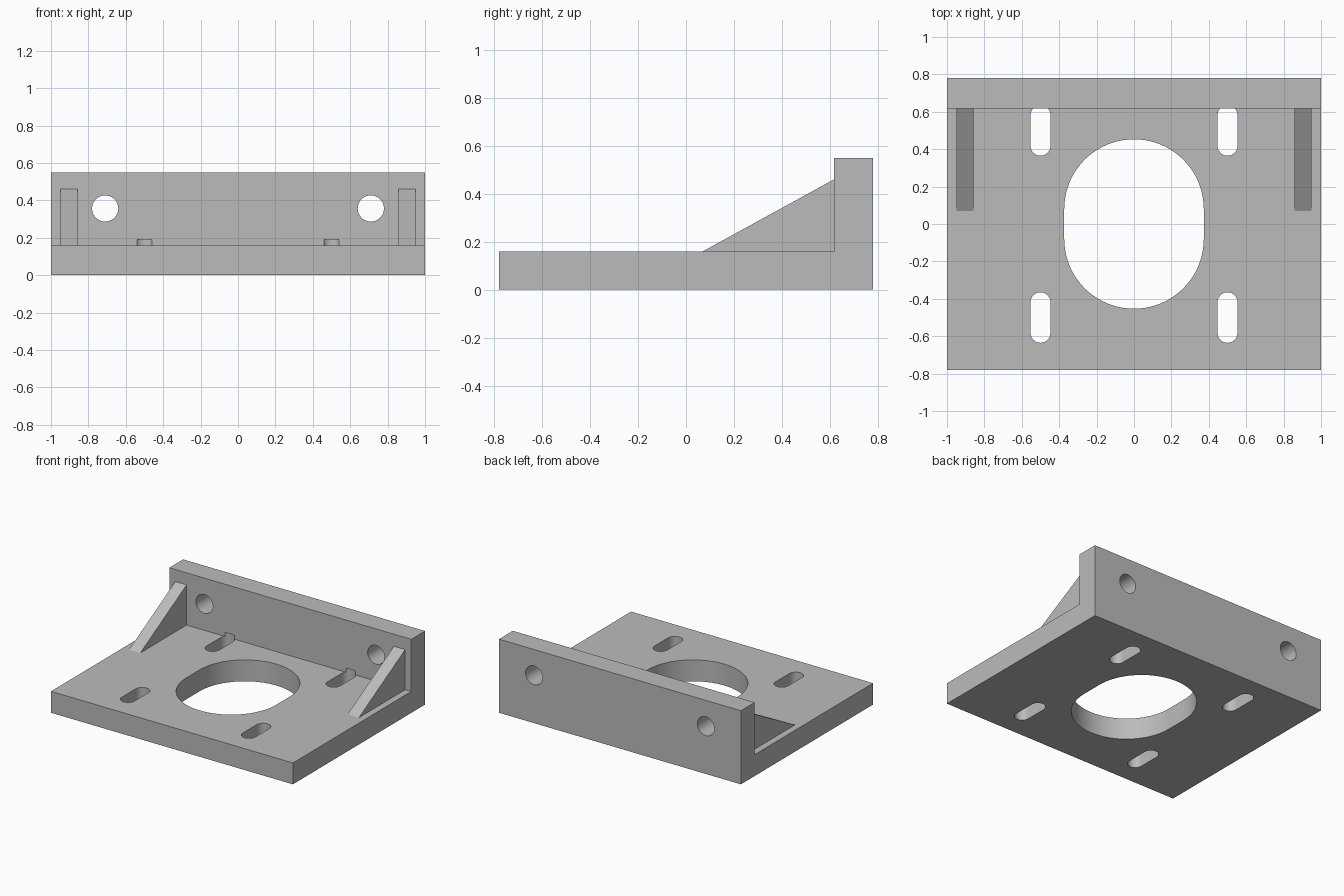
import bpy
import math
from mathutils import Matrix, Vector

cube = bpy.data.objects.get("Cube")
if cube:
    bpy.data.objects.remove(cube, do_unlink=True)

grey = bpy.data.materials.new("plain grey")
grey.use_nodes = True
colour = (0.5, 0.5, 0.5, 1)
grey.diffuse_color = colour
grey.node_tree.nodes["Principled BSDF"].inputs["Base Color"].default_value = colour

HALF_Y, BASE_TOP, WALL_TOP, WALL_FRONT = 0.78, 0.16, 0.55, 0.617


def prism(name, outline, depth, matrix):
    """Extrude a counter-clockwise 2D outline along local z, then place it."""
    n = len(outline)
    points = [matrix @ Vector((u, v, w)) for w in (0, depth) for u, v in outline]
    faces = [tuple(reversed(range(n))), tuple(range(n, 2 * n))]
    faces += [(i, (i + 1) % n, n + (i + 1) % n, n + i) for i in range(n)]
    mesh = bpy.data.meshes.new(name)
    mesh.from_pydata(points, [], faces)
    mesh.materials.append(grey)
    obj = bpy.data.objects.new(name, mesh)
    bpy.context.collection.objects.link(obj)
    return obj


def stadium(radius, stretch, steps=24):
    """Circle outline pulled apart along v by the stretch on each side."""
    outline = []
    for half in (0, 1):
        offset = stretch if half == 0 else -stretch
        last = steps + 1 if stretch else steps
        for i in range(last):
            a = math.pi * (half + i / steps)
            outline.append((radius * math.cos(a), radius * math.sin(a) + offset))
    return outline


def side_frame(x):
    """Local u, v, w become world y, z, x, starting at the given x."""
    return Matrix(((0, 0, 1, x), (1, 0, 0, 0), (0, 1, 0, 0), (0, 0, 0, 1)))


# L-shaped body: base plate with back wall
bracket = prism("bracket_body", [
    (-HALF_Y, 0), (HALF_Y, 0), (HALF_Y, WALL_TOP), (WALL_FRONT, WALL_TOP),
    (WALL_FRONT, BASE_TOP), (-HALF_Y, BASE_TOP)], 2, side_frame(-1))

# Large central opening and four slots; rear slots nick the wall's foot
cutters = [prism("opening_cutter", stadium(0.373, 0.08, 40), 0.4,
                 Matrix.Translation((0, 0, -0.1)))]
for x in (-0.5, 0.5):
    for y in (-0.5, 0.5):
        cutters.append(prism("slot_cutter", stadium(0.053, 0.082), 0.29,
                             Matrix.Translation((x, y, -0.1))))

# Round bolt holes through the back wall
for x in (-0.71, 0.71):
    frame = Matrix.Translation((x, 0.9, 0.357)) @ Matrix.Rotation(math.pi / 2, 4, "X")
    cutters.append(prism("bolt_hole_cutter", stadium(0.07, 0), 0.4, frame))

bpy.context.view_layer.objects.active = bracket
for cutter in cutters:
    cutter.hide_render = True
    cut = bracket.modifiers.new("cut", "BOOLEAN")
    cut.operation = "DIFFERENCE"
    cut.solver = "EXACT"
    cut.object = cutter
    bpy.ops.object.modifier_apply(modifier=cut.name)
for cutter in cutters:
    bpy.data.objects.remove(cutter, do_unlink=True)

# Smooth hole walls, crisp edges
bpy.ops.object.select_all(action="DESELECT")
bracket.select_set(True)
bpy.ops.object.shade_smooth_by_angle(angle=math.radians(30))

# Triangular gussets
for name, x in (("right_gusset", -0.95), ("left_gusset", 0.857)):
    prism(name, [(0.07, BASE_TOP), (WALL_FRONT, BASE_TOP), (WALL_FRONT, 0.46)],
          0.093, side_frame(x))
